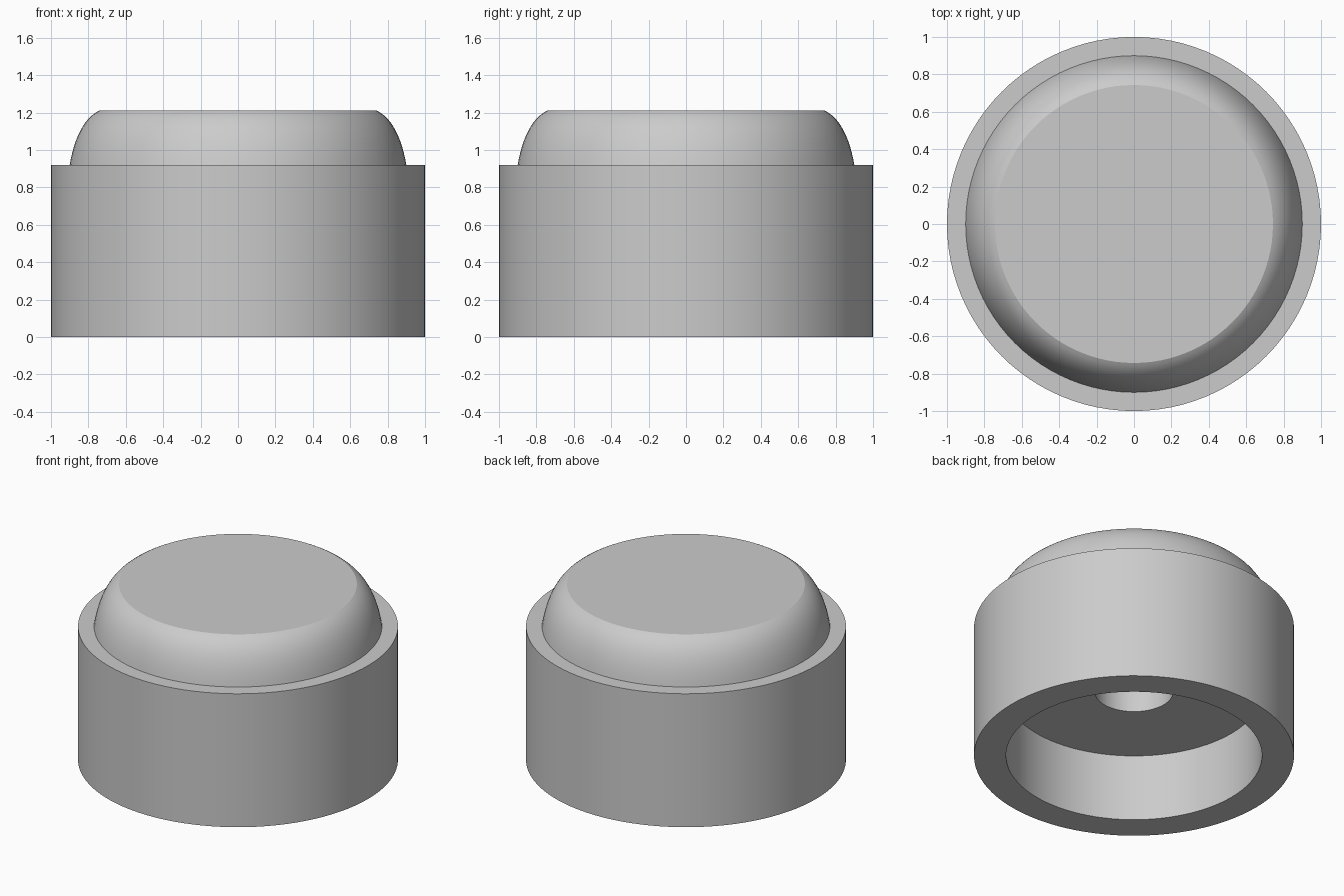
import bpy
import bmesh
import math
from mathutils import Vector

SEGMENTS = 96

cube = bpy.data.objects.get("Cube")
if cube:
    bpy.data.objects.remove(cube, do_unlink=True)

grey = bpy.data.materials.new("plain_grey")
grey.use_nodes = True
colour = (0.6, 0.6, 0.6, 1.0)
grey.diffuse_color = colour
grey.node_tree.nodes["Principled BSDF"].inputs["Base Color"].default_value = colour


def lathe(name, profile, closed):
    """Turn a (radius, height) profile around the z axis."""
    bm = bmesh.new()
    verts = [bm.verts.new((r, 0, z)) for r, z in profile]
    edges = [bm.edges.new(pair) for pair in zip(verts, verts[1:])]
    if closed:
        edges.append(bm.edges.new((verts[-1], verts[0])))
    bmesh.ops.spin(bm, geom=verts + edges, cent=(0, 0, 0), axis=(0, 0, 1),
                   angle=math.tau, steps=SEGMENTS, use_duplicate=False)
    bmesh.ops.remove_doubles(bm, verts=bm.verts[:], dist=0.0001)
    # Close the open ends with flat discs
    rims = [e for e in bm.edges if e.is_boundary]
    if rims:
        bmesh.ops.holes_fill(bm, edges=rims, sides=0)
    bmesh.ops.recalc_face_normals(bm, faces=bm.faces[:])
    mesh = bpy.data.meshes.new(name)
    bm.to_mesh(mesh)
    bm.free()
    mesh.materials.append(grey)
    obj = bpy.data.objects.new(name, mesh)
    bpy.context.collection.objects.link(obj)
    bpy.ops.object.select_all(action="DESELECT")
    obj.select_set(True)
    bpy.context.view_layer.objects.active = obj
    bpy.ops.object.shade_smooth_by_angle(angle=math.radians(15))
    return obj


# Body: a drum with a wide recess underneath and a narrow central bore
body_top, recess_top = 0.92, 0.46
lathe("body", [(1, 0), (1, body_top), (0.245, body_top), (0.245, recess_top),
               (0.8, recess_top), (0.8, 0)], closed=True)

# Cap: rounded shoulder rising to a flat top
foot, bulge, crown = Vector((0.9, body_top)), Vector((0.86, 1.15)), Vector((0.743, 1.21))
steps = 14
shoulder = []
for i in range(steps + 1):
    t = i / steps
    shoulder.append(foot * (1 - t) ** 2 + bulge * 2 * t * (1 - t) + crown * t ** 2)
lathe("domed_cap", shoulder, closed=False)
